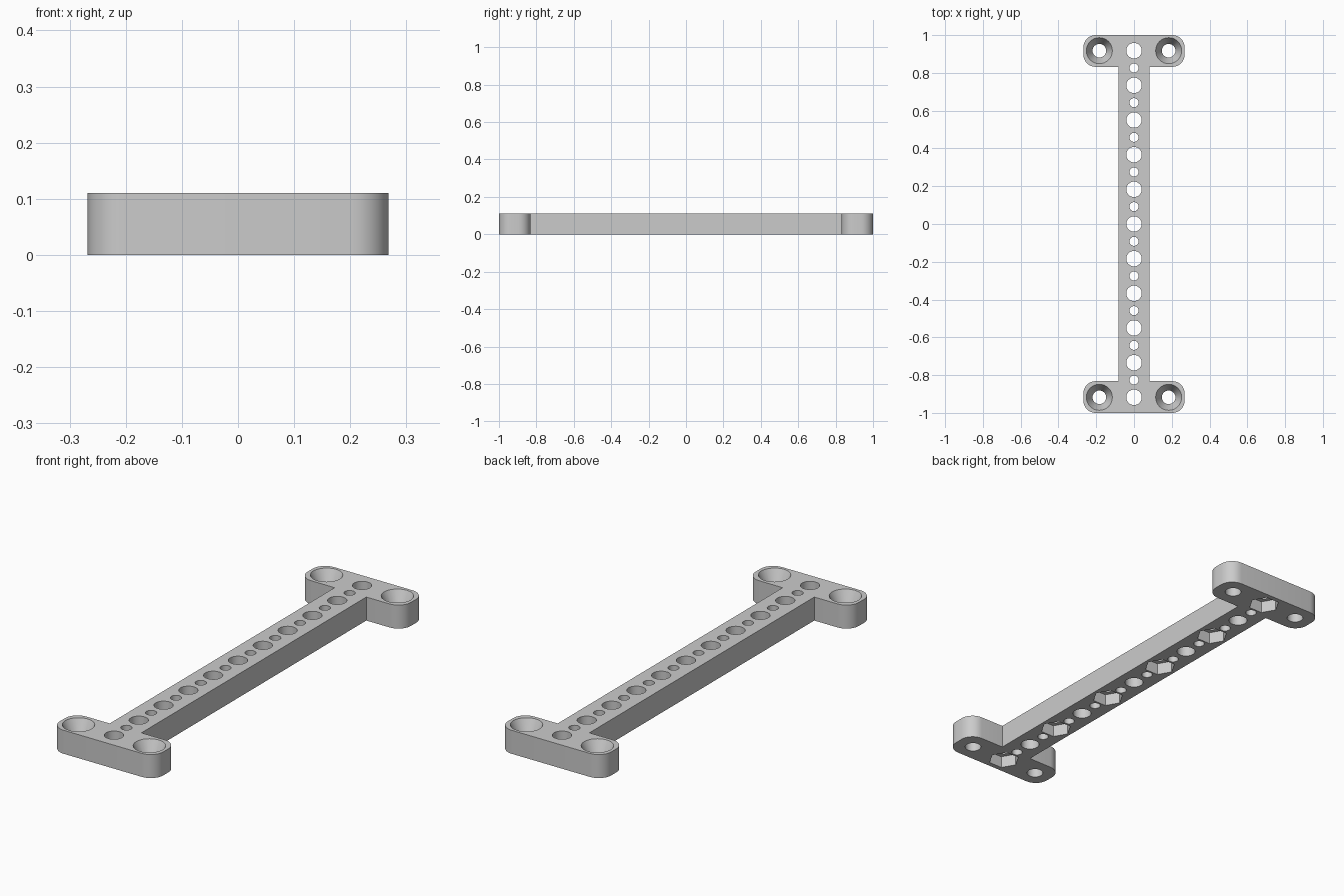
import bpy
import bmesh
from math import cos, sin, pi, radians

cube = bpy.data.objects.get("Cube")
if cube:
    bpy.data.objects.remove(cube, do_unlink=True)

HEIGHT = 0.11
HALF_X, HALF_Y = 0.268, 1.0      # end plates
INNER_Y = 0.832                  # inner edge of the end plates
BAR = 0.082                      # half width of the bar
CORNER = 0.065
PITCH = 0.1835                   # spacing of the large holes

grey = bpy.data.materials.new("plain_grey")
grey.use_nodes = True
colour = (0.6, 0.6, 0.6, 1)
grey.diffuse_color = colour
grey.node_tree.nodes["Principled BSDF"].inputs["Base Color"].default_value = colour


def make_object(name, bm):
    bmesh.ops.recalc_face_normals(bm, faces=bm.faces)
    mesh = bpy.data.meshes.new(name)
    bm.to_mesh(mesh)
    bm.free()
    mesh.materials.append(grey)
    obj = bpy.data.objects.new(name, mesh)
    bpy.context.collection.objects.link(obj)
    return obj


def loft(bm, rings):
    """Closed solid through a stack of equal point rings."""
    loops = [[bm.verts.new(p) for p in ring] for ring in rings]
    n = len(loops[0])
    for low, high in zip(loops, loops[1:]):
        for i in range(n):
            j = (i + 1) % n
            bm.faces.new((low[i], low[j], high[j], high[i]))
    bm.faces.new(loops[0][::-1])
    bm.faces.new(loops[-1])


def bore(bm, x, y, profile, sides=32):
    """Turned plug from (radius, height) steps; a hexagon has corners along x."""
    angles = [2 * pi * i / sides for i in range(sides)]
    loft(bm, [[(x + r * cos(a), y + r * sin(a), z) for a in angles]
              for r, z in profile])


def arc(x, y, start, steps=8):
    return [(x + CORNER * cos(a), y + CORNER * sin(a))
            for a in (start + pi / 2 * i / steps for i in range(steps + 1))]


# Bar with two rounded end plates, one outline
cx = HALF_X - CORNER
top_half = [(BAR, INNER_Y)]
top_half += arc(cx, INNER_Y + CORNER, -pi / 2)
top_half += arc(cx, HALF_Y - CORNER, 0)
top_half += arc(-cx, HALF_Y - CORNER, pi / 2)
top_half += arc(-cx, INNER_Y + CORNER, pi)
top_half += [(-BAR, INNER_Y)]
outline = top_half + [(-x, -y) for x, y in top_half]
bm = bmesh.new()
loft(bm, [[(x, y, z) for x, y in outline] for z in (0, HEIGHT)])
body = make_object("mounting_bracket", bm)

# Round holes along the bar, alternating large and small
below, above = -0.05, HEIGHT + 0.05
bm = bmesh.new()
for i in range(-10, 11):
    radius = 0.041 if i % 2 == 0 else 0.024
    bore(bm, 0, i * PITCH / 2, [(radius, below), (radius, above)])

# Countersunk screw holes in the end plates
for x in (-1, 1):
    for y in (-5, 5):
        bore(bm, x * PITCH, y * PITCH,
             [(0.036, below), (0.036, 0.043), (0.069, HEIGHT), (0.069, above)])
hole_cutter = make_object("hole_cutter", bm)

# Hexagonal nut pockets under every other large hole
bm = bmesh.new()
for i in range(-5, 6, 2):
    bore(bm, 0, i * PITCH, [(0.069, below), (0.069, 0.056)], sides=6)
pocket_cutter = make_object("nut_pocket_cutter", bm)

bpy.ops.object.select_all(action="DESELECT")
body.select_set(True)
bpy.context.view_layer.objects.active = body
for cutter in (hole_cutter, pocket_cutter):
    cutter.hide_render = True
    cut = body.modifiers.new("cut", "BOOLEAN")
    cut.operation = "DIFFERENCE"
    cut.solver = "EXACT"
    cut.object = cutter
    bpy.ops.object.modifier_apply(modifier=cut.name)
    bpy.data.objects.remove(cutter, do_unlink=True)

bpy.ops.object.shade_smooth_by_angle(angle=radians(20))
